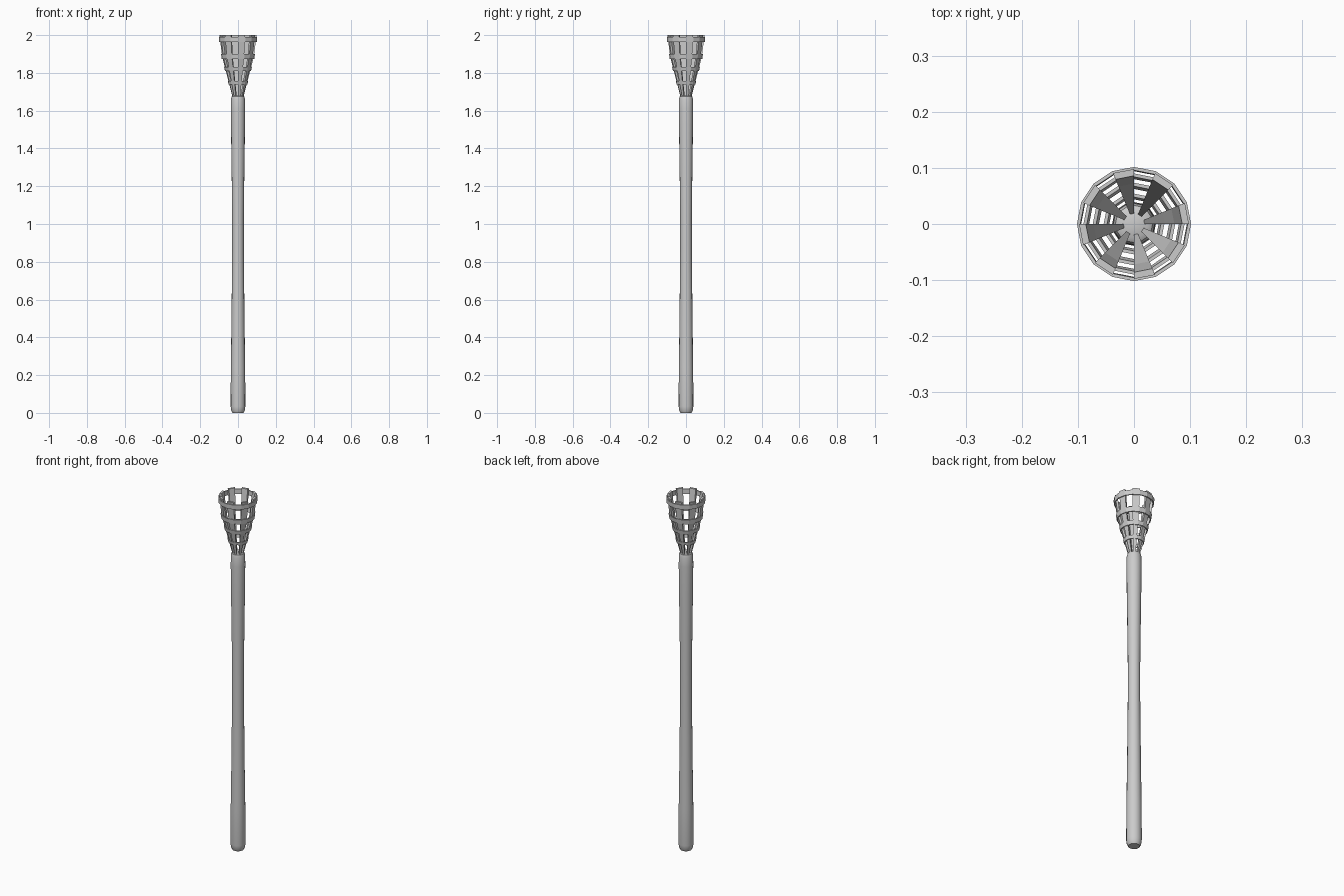
import bpy, bmesh, math

if "Cube" in bpy.data.objects:
    bpy.data.objects.remove(bpy.data.objects["Cube"])

N = 16
STEP = 2 * math.pi / N


def finish(bm, name, smooth=None):
    bmesh.ops.recalc_face_normals(bm, faces=bm.faces)
    me = bpy.data.meshes.new(name)
    bm.to_mesh(me)
    bm.free()
    ob = bpy.data.objects.new(name, me)
    bpy.context.collection.objects.link(ob)
    if smooth:
        bpy.ops.object.select_all(action='DESELECT')
        ob.select_set(True)
        bpy.context.view_layer.objects.active = ob
        bpy.ops.object.shade_smooth_by_angle(angle=math.radians(smooth))
    return ob


def point(r, z, i):
    return (r * math.cos(i * STEP), r * math.sin(i * STEP), z)


def lathe(name, profile, closed=False, smooth=None):
    """Spin an (r, z) profile into a 16-sided solid; open profiles get end caps."""
    bm = bmesh.new()
    rows = [[bm.verts.new(point(r, z, i)) for i in range(N)] for r, z in profile]
    pairs = list(zip(rows, rows[1:])) + ([(rows[-1], rows[0])] if closed else [])
    for a, b in pairs:
        for i in range(N):
            j = (i + 1) % N
            bm.faces.new((a[i], a[j], b[j], b[i]))
    if not closed:
        bm.faces.new(rows[0])
        bm.faces.new(rows[-1])
    return finish(bm, name, smooth)


def slat(name, path, i):
    """One flat strip spanning a single facet, from (inner r, outer r, z) stations."""
    bm = bmesh.new()
    rows = [[bm.verts.new(point(*p)) for p in
             ((ri, z, i), (ri, z, i + 1), (ro, z, i + 1), (ro, z, i))]
            for ri, ro, z in path]
    for a, b in zip(rows, rows[1:]):
        for k in range(4):
            m = (k + 1) % 4
            bm.faces.new((a[k], a[m], b[m], b[k]))
    bm.faces.new(rows[0])
    bm.faces.new(rows[-1])
    return finish(bm, name)


# Long handle, slightly waisted with rounded ends
lathe("shaft", [(0.029, 0), (0.036, 0.012), (0.039, 0.035), (0.038, 0.24),
                (0.035, 0.45), (0.033, 0.64), (0.031, 0.85), (0.031, 1.04),
                (0.033, 1.22), (0.036, 1.44), (0.038, 1.61), (0.037, 1.66),
                (0.033, 1.675), (0.025, 1.68)], smooth=35)

# Eight flaring slats on alternate facets
PATH = [(0.015, 0.027, 1.665), (0.037, 0.049, 1.75), (0.055, 0.067, 1.82),
        (0.072, 0.084, 1.885), (0.086, 0.098, 2.0)]
for k in range(8):
    slat(f"basket_slat_{k + 1}", PATH, 2 * k)

# Four hoops around the slats
for k, (z, r, h, flare) in enumerate([(1.748, 0.052, 0.018, 0.004),
                                      (1.82, 0.071, 0.022, 0.005),
                                      (1.887, 0.088, 0.026, 0.004),
                                      (1.976, 0.101, 0.026, 0.0015)]):
    lo, hi, t = r - flare / 2, r + flare / 2, 0.006
    lathe(f"basket_hoop_{k + 1}", [(lo, z - h / 2), (hi, z + h / 2),
                                   (hi - t, z + h / 2), (lo - t, z - h / 2)],
          closed=True)
